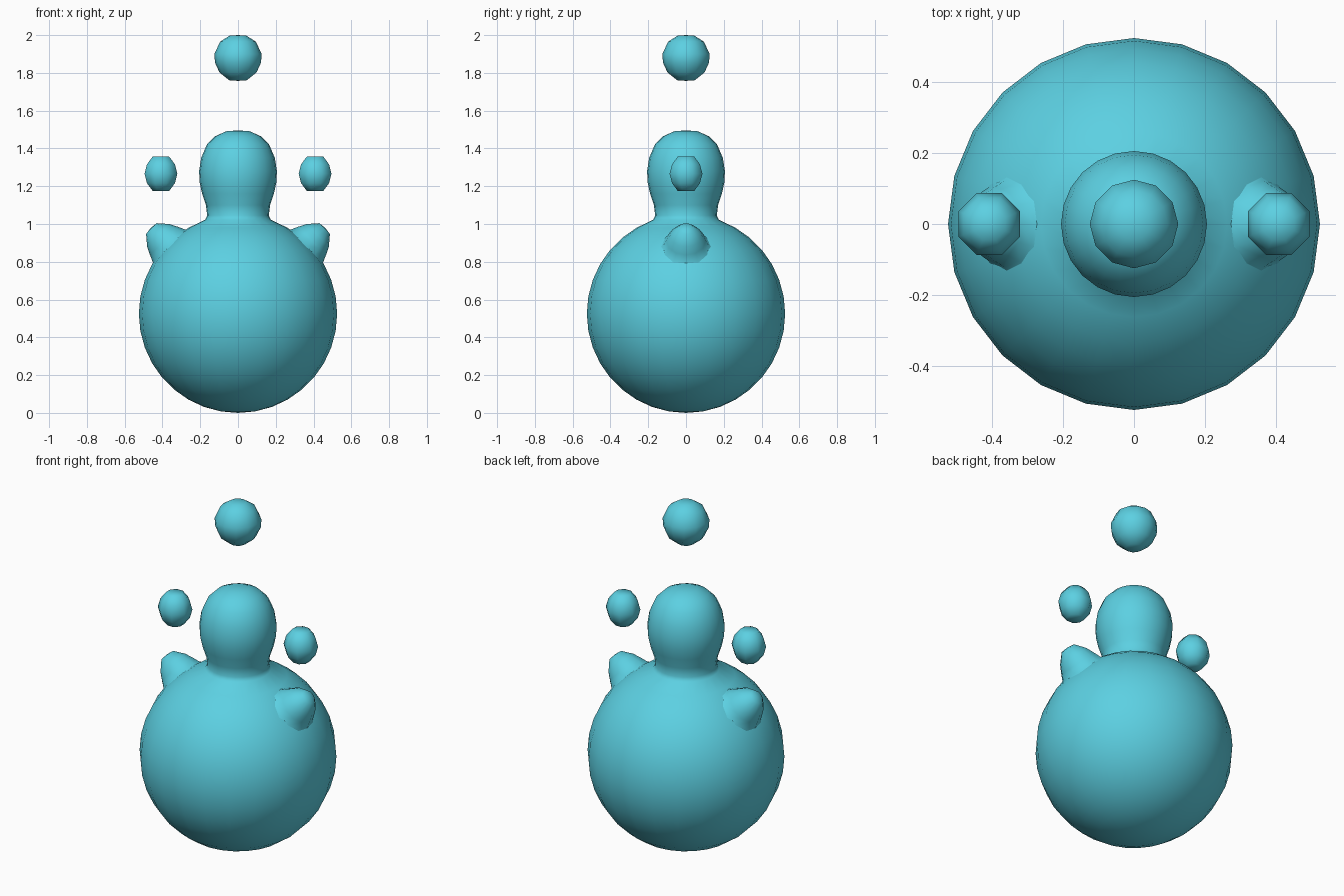
import bpy, bmesh, math
from mathutils import Matrix, Vector

if "Cube" in bpy.data.objects:
    bpy.data.objects.remove(bpy.data.objects["Cube"])

teal = bpy.data.materials.new("turquoise")
teal.diffuse_color = (0.107, 0.631, 0.76, 1)
teal.use_nodes = True
teal.node_tree.nodes["Principled BSDF"].inputs["Base Color"].default_value = teal.diffuse_color


def lathe(name, profile, segments, matrix=Matrix()):
    """Spin a (radius, height) profile around z, then place it with a matrix."""
    bm = bmesh.new()
    verts = [bm.verts.new((r, 0, h)) for r, h in profile]
    edges = [bm.edges.new(pair) for pair in zip(verts, verts[1:])]
    bmesh.ops.spin(bm, geom=verts + edges, cent=(0, 0, 0), axis=(0, 0, 1),
                   angle=2 * math.pi, steps=segments, use_merge=False)
    bmesh.ops.remove_doubles(bm, verts=bm.verts, dist=0.0005)
    bmesh.ops.recalc_face_normals(bm, faces=bm.faces)
    bm.transform(matrix)
    for f in bm.faces:
        f.smooth = True
    mesh = bpy.data.meshes.new(name)
    bm.to_mesh(mesh)
    bm.free()
    mesh.materials.append(teal)
    obj = bpy.data.objects.new(name, mesh)
    bpy.context.collection.objects.link(obj)
    return obj


# Round body flowing into neck and head
R = 0.525
body = [(R * math.sin(math.radians(a)), R - R * math.cos(math.radians(a)))
        for a in range(0, 151, 10)]
neck_head = [(0.175, 1.022), (0.163, 1.045), (0.17, 1.10), (0.19, 1.16),
             (0.203, 1.22), (0.206, 1.28), (0.195, 1.35), (0.165, 1.42),
             (0.12, 1.465), (0.06, 1.492), (0, 1.495)]
lathe("body_and_head", body + neck_head, 24)

# Stub arms pointing outward and up from the body centre
arm = [(0.15, 0.49), (0.122, 0.512), (0.105, 0.55), (0.084, 0.592),
       (0.04, 0.643), (0, 0.648)]
# Floating hand balls beside the head
hand = [(0, -0.092), (0.048, -0.09), (0.08, -0.05), (0.094, 0),
        (0.08, 0.05), (0.048, 0.09), (0, 0.092)]
for side, label in ((-1, "left"), (1, "right")):
    tilt = Matrix.Translation((0, 0, R)) @ Matrix.Rotation(side * math.radians(45.5), 4, 'Y')
    lathe(label + "_arm", arm, 12, tilt)
    lathe(label + "_floating_ball", hand, 8,
          Matrix.Translation((side * 0.408, 0, 1.266)) @ Matrix.Rotation(math.pi / 8, 4, 'Z'))

# Larger ball floating above the head
top = [(0, -0.122), (0.045, -0.12), (0.098, -0.078), (0.122, -0.025),
       (0.125, 0.02), (0.095, 0.085), (0.045, 0.117), (0, 0.12)]
lathe("top_ball", top, 12, Matrix.Translation((0, 0, 1.88)))
